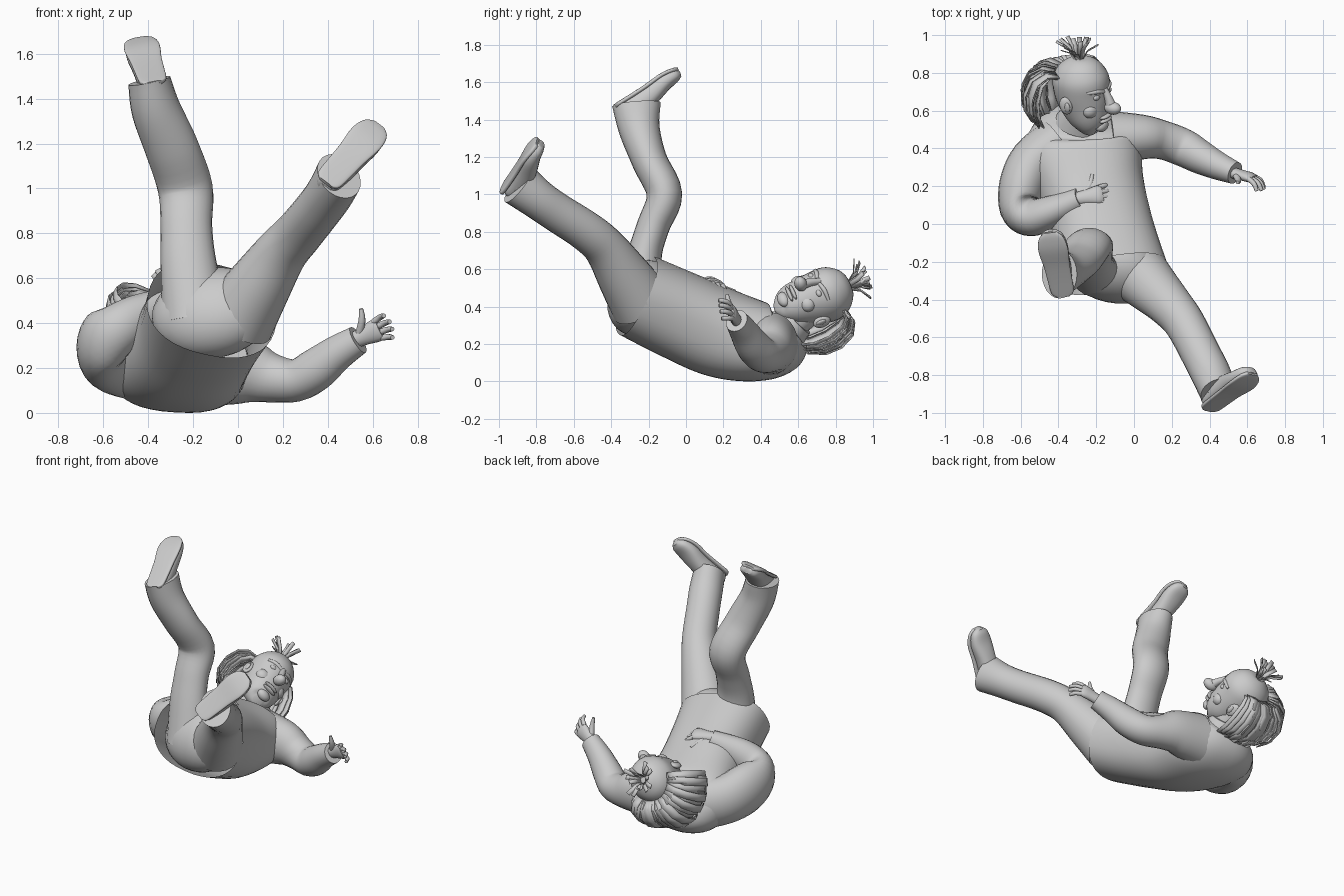
import bpy, bmesh, math, random
from mathutils import Vector, Matrix

if "Cube" in bpy.data.objects:
    bpy.data.objects.remove(bpy.data.objects["Cube"])

random.seed(4)
I = Matrix.Identity(4)


def finish(bm, name):
    bmesh.ops.recalc_face_normals(bm, faces=bm.faces)
    me = bpy.data.meshes.new(name)
    bm.to_mesh(me)
    bm.free()
    ob = bpy.data.objects.new(name, me)
    bpy.context.collection.objects.link(ob)
    bpy.context.view_layer.objects.active = ob
    ob.select_set(True)
    bpy.ops.object.shade_smooth_by_angle(angle=math.radians(50))
    ob.select_set(False)
    return ob


def frame(o, fwd, up):
    """Local axes: x = side, y = forward, z = up."""
    f = Vector(fwd).normalized()
    u = Vector(up)
    u = (u - f * u.dot(f)).normalized()
    m = Matrix((f.cross(u), f, u)).transposed().to_4x4()
    m.translation = Vector(o)
    return m


def spline(rows, n):
    """Catmull-Rom through rows of numbers."""
    P = [rows[0]] + list(rows) + [rows[-1]]
    out = []
    for i in range(1, len(P) - 2):
        for k in range(n):
            t = k / n
            out.append([0.5 * (2 * b + (c - a) * t + (2 * a - 5 * b + 4 * c - d) * t * t
                               + (3 * b - a - 3 * c + d) * t ** 3)
                        for a, b, c, d in zip(*P[i - 1:i + 3])])
    return out + [list(rows[-1])]


def tube(name, rows, ref, m=I, n=4, sides=24, power=1.0, caps=(True, True), bm=None):
    """Loft ellipses; each row = x, y, z, half width (along ref), half depth."""
    own = bm is None
    bm = bm or bmesh.new()
    pts = spline(rows, n)
    C = [Vector(p[:3]) for p in pts]
    rings = []
    for i, p in enumerate(pts):
        t = (C[min(i + 1, len(C) - 1)] - C[max(i - 1, 0)]).normalized()
        w = Vector(ref)
        w = (w - t * w.dot(t)).normalized()
        d = t.cross(w)
        ring = []
        for k in range(sides):
            a = 2 * math.pi * k / sides
            c, s = math.cos(a), math.sin(a)
            c, s = math.copysign(abs(c) ** power, c), math.copysign(abs(s) ** power, s)
            ring.append(bm.verts.new(m @ (C[i] + w * c * p[3] + d * s * p[4])))
        rings.append(ring)
    for a, b in zip(rings, rings[1:]):
        for k in range(sides):
            j = (k + 1) % sides
            bm.faces.new((a[k], a[j], b[j], b[k]))
    if caps[0]:
        bm.faces.new(rings[0])
    if caps[1]:
        bm.faces.new(rings[-1])
    return finish(bm, name) if own else None


def ball(name, c, r, m=I, rot=(0, 0, 0)):
    bm = bmesh.new()
    bmesh.ops.create_uvsphere(bm, u_segments=24, v_segments=16, radius=1)
    e = Matrix.Rotation(rot[0], 4, 'X') @ Matrix.Rotation(rot[1], 4, 'Y') @ Matrix.Rotation(rot[2], 4, 'Z')
    bm.transform(m @ Matrix.Translation(c) @ e @ Matrix.Diagonal((*r, 1)))
    return finish(bm, name)


# Jacket, open at the hem
tube("jacket", [(-.115, -.265, .46, .295, .225), (-.17, -.04, .355, .275, .235),
                (-.23, .185, .26, .285, .238), (-.27, .385, .215, .31, .215),
                (-.28, .50, .22, .27, .18), (-.28, .58, .27, .14, .11)],
     (1, -.3, 0), n=6, sides=40, power=.85, caps=(False, True))
tube("collar", [(-.28, .54, .28, .14, .12), (-.27, .595, .33, .105, .10)], (1, 0, 0), n=3)
tube("neck", [(-.28, .52, .27, .1, .09), (-.27, .66, .39, .085, .085)], (1, 0, 0))

# Trousers
ball("trouser_seat", (-.115, -.235, .445), (.275, .17, .212), I, (-.53, 0, -.25))
tube("right_trouser_leg", [(-.19, -.25, .42, .15, .14), (-.22, -.225, .66, .125, .095),
                           (-.23, -.175, .83, .115, .088), (-.235, -.115, 1.0, .122, .095),
                           (-.295, -.195, 1.18, .12, .095), (-.365, -.25, 1.35, .11, .11),
                           (-.395, -.265, 1.48, .095, .13)], (1, 0, 0), n=5)
tube("left_trouser_leg", [(.0, -.24, .42, .17, .17), (.09, -.33, .56, .145, .145),
                          (.19, -.43, .71, .12, .115), (.27, -.53, .80, .108, .108),
                          (.36, -.70, .91, .105, .105), (.41, -.80, .98, .105, .108),
                          (.45, -.895, 1.055, .10, .122)], (.8, .4, 0), n=5)


# Shoes: rounded upper, welted sole, ankle filling the cuff; toe springs away from the ground
def shoe(side, m):
    rows = [(0, -.005, .045, .03, .03), (0, .02, .05, .054, .05), (0, .1, .062, .06, .062),
            (0, .19, .052, .064, .056), (0, .29, .034, .074, .046), (0, .36, .034, .06, .034),
            (0, .39, .038, .028, .018)]
    tube(side + "_shoe", rows, (1, 0, 0), m, power=.85)
    lift = (.006, .006, .006, .004, -.002, .006, .016)
    sole = [(0, r[1], z, r[3] + .006, .012) for r, z in zip(rows, lift)]
    tube(side + "_sole", sole, (1, 0, 0), m, power=.5)
    tube(side + "_ankle", [(0, .09, .05, .06, .07), (0, .08, .16, .065, .075)], (1, 0, 0), m)


shoe("right", frame((-.375, -.38, 1.475), (-.07, .325, .20), (.1, .5, -.8)))
shoe("left", frame((.395, -.985, 1.03), (.215, .165, .235), (-.1, .9, -.4)))

# Sleeves
tube("left_sleeve", [(-.12, .45, .2, .17, .15), (.04, .46, .185, .145, .12),
                     (.15, .445, .155, .11, .103), (.26, .405, .145, .095, .1),
                     (.35, .355, .195, .095, .09), (.44, .31, .265, .08, .075),
                     (.535, .27, .325, .066, .06)], (0, 0, 1))
tube("right_sleeve", [(-.40, .43, .21, .17, .14), (-.53, .33, .235, .16, .13),
                      (-.59, .20, .275, .165, .125), (-.60, .08, .32, .145, .11),
                      (-.54, .035, .37, .115, .10), (-.44, .065, .43, .10, .085),
                      (-.28, .135, .505, .062, .06)], (0, 0, 1), n=5)


# Hands: palm, four fingers, thumb (x = side, z = back of hand)
def hand(side, m, curl, flip):
    bm = bmesh.new()
    tube("", [(0, -.04, 0, .036, .03), (0, .02, 0, .042, .028), (0, .075, 0, .052, .026),
              (0, .10, -.003, .045, .018)], (1, 0, 0), m, 3, 14, bm=bm)
    for i in range(4):
        x = flip * (.04 - .026 * i)
        L = (.085, .1, .095, .075)[i]
        tube("", [(x, .085, 0, .014, .014), (x * 1.25, .085 + L * .5, -curl * .3, .0135, .0135),
                  (x * 1.35, .085 + L * (1 - curl * 4), -curl, .010, .010)],
             (1, 0, 0), m, 3, 10, bm=bm)
    tube("", [(flip * .02, .005, -.005, .018, .018), (flip * .07, .045, -.015, .016, .016),
              (flip * .12, .065, -.015, .009, .009)], (0, 0, 1), m, 3, 10, bm=bm)
    finish(bm, side + "_hand")


hand("left", frame((.545, .265, .335), (.85, -.22, .38), (.1, 1, .2)), .05, 1)
hand("right", frame((-.265, .14, .525), (1, .18, .0), (0, .25, 1)), .09, -1)

# Head in its own frame: x = right ear, y = face, z = crown
H = frame((-.275, .725, .455), (.8, -.17, .5), (-.1, .93, .35))
tube("head", [(0, .085, -.235, .03, .03), (0, .072, -.22, .075, .066), (0, .05, -.17, .108, .105),
              (0, .022, -.10, .126, .137), (0, .0, -.02, .14, .153), (0, -.005, .06, .14, .152),
              (0, -.008, .125, .105, .115), (0, -.01, .16, .055, .06), (0, -.01, .168, .012, .012)],
     (1, 0, 0), H, n=4, sides=32)
ball("nose", (0, .19, -.085), (.036, .048, .034), H)
tube("nose_bridge", [(0, .14, .015, .018, .02), (0, .165, -.03, .02, .022), (0, .18, -.075, .028, .03)],
     (1, 0, 0), H, sides=14)
for word, z, y in (("upper_lip", -.138, .145), ("lower_lip", -.16, .142)):
    ball(word, (0, y, z), (.05, .02, .011), H)
ball("chin", (0, .115, -.20), (.045, .03, .032), H)
for side, s in (("right", 1), ("left", -1)):
    ball(side + "_eye", (s * .056, .127, -.014), (.024, .017, .016), H)
    tube(side + "_brow", [(s * .015, .145, .008, .01, .012), (s * .06, .135, .02, .012, .012),
                          (s * .105, .1, .02, .008, .008)], (0, 0, 1), H, sides=12)
    ball(side + "_cheek", (s * .065, .09, -.09), (.05, .042, .045), H)
    ball(side + "_ear", (s * .145, -.01, -.055), (.018, .034, .048), H, (.2, 0, s * .4))
    ball(side + "_ear_lobe", (s * .155, .004, -.06), (.01, .017, .028), H)


# Hair: flat curved locks around the back and a tuft on the crown
def lock(bm, path, side, w):
    prev = None
    for p in path:
        k = [bm.verts.new(H @ (p + side * w)), bm.verts.new(H @ (p - side * w))]
        if prev:
            bm.faces.new((prev[0], prev[1], k[1], k[0]))
        prev = k


def thicken(ob, t):
    mod = ob.modifiers.new("thickness", 'SOLIDIFY')
    mod.thickness = t
    mod.offset = 0


bm = bmesh.new()
for layer, (grow, drop) in enumerate(((1, 0), (.86, .02), (.72, .035))):
    N = 22
    for i in range(N):
        a = math.radians(-32 - 136 * (i + .5 * layer) / N) + random.uniform(-.04, .04)
        out = Vector((math.cos(a), math.sin(a) * 1.12, 0))
        side = Vector((-math.sin(a), math.cos(a), random.uniform(-.3, .3)))
        g = grow * random.uniform(.92, 1.1)
        prof = ((.13, .09), (.19, .105), (.25, .07), (.285, -.01), (.285, -.10), (.255, -.165))
        path = [out * (.12 + (r - .12) * g) + Vector((0, 0, z - drop * r * 4)) for r, z in prof]
        lock(bm, path, side, .025)
thicken(finish(bm, "side_hair"), .006)

bm = bmesh.new()
for i in range(16):
    a = i * 2.4
    lean = .02 + .09 * random.random()
    d = Vector((math.cos(a), math.sin(a), 0))
    h = random.uniform(.08, .125)
    base = Vector((0, -.01, .155)) + d * .018
    path = [base, base + d * lean * .35 + Vector((0, 0, h * .6)), base + d * lean + Vector((0, 0, h))]
    lock(bm, path, Vector((-d.y, d.x, 0)), .013)
thicken(finish(bm, "crown_tuft"), .005)
